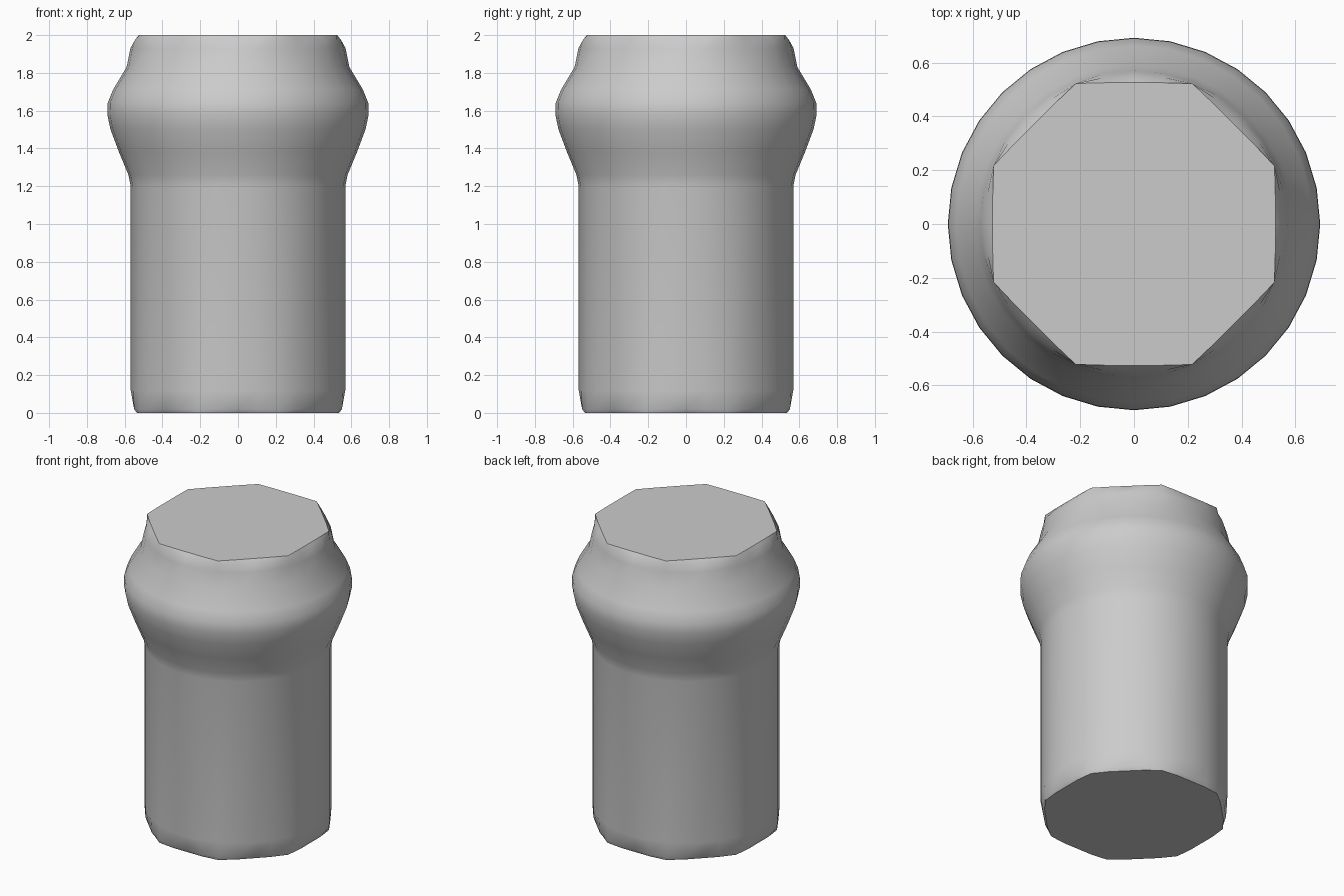
import bpy
import math

SIDES = 32

cube = bpy.data.objects.get("Cube")
if cube:
    bpy.data.objects.remove(cube, do_unlink=True)

grey = bpy.data.materials.new("plain_grey")
grey.use_nodes = True
colour = (0.6, 0.6, 0.6, 1)
grey.diffuse_color = colour
grey.node_tree.nodes["Principled BSDF"].inputs["Base Color"].default_value = colour


def octagon(angle, apothem, limit):
    """Radius of a worn eight-sided rim, never wider than the round wall."""
    step = math.pi / 4
    offset = (angle + step / 2) % step - step / 2
    return min(apothem / math.cos(offset), limit)


def lathe(name, profile):
    """Closed solid from (radius, height, worn) rings, listed bottom to top."""
    verts, faces = [], []
    for radius, z, worn in profile:
        for i in range(SIDES):
            a = math.tau * i / SIDES
            r = octagon(a, radius, 0.565) if worn else radius
            verts.append((r * math.cos(a), r * math.sin(a), z))
    for ring in range(len(profile) - 1):
        for i in range(SIDES):
            j = (i + 1) % SIDES
            low, high = ring * SIDES, (ring + 1) * SIDES
            faces.append((low + i, low + j, high + j, high + i))
    faces.append(tuple(reversed(range(SIDES))))
    faces.append(tuple(range(len(verts) - SIDES, len(verts))))
    mesh = bpy.data.meshes.new(name)
    mesh.from_pydata(verts, [], faces)
    mesh.materials.append(grey)
    obj = bpy.data.objects.new(name, mesh)
    bpy.context.collection.objects.link(obj)
    bpy.ops.object.select_all(action="DESELECT")
    obj.select_set(True)
    bpy.context.view_layer.objects.active = obj
    bpy.ops.object.shade_smooth_by_angle(angle=math.radians(30))
    return obj


# Straight shaft, swollen collar and short neck in one turned solid
lathe("collared_post", [
    (0.535, 0.0, True),
    (0.55, 0.02, True),
    (0.568, 0.12, False),
    (0.568, 1.2, False),
    (0.58, 1.26, False),
    (0.63, 1.38, False),
    (0.675, 1.5, False),
    (0.692, 1.58, False),
    (0.69, 1.64, False),
    (0.662, 1.71, False),
    (0.59, 1.83, False),
    (0.57, 1.93, False),
    (0.545, 1.975, True),
    (0.525, 2.0, True),
])
